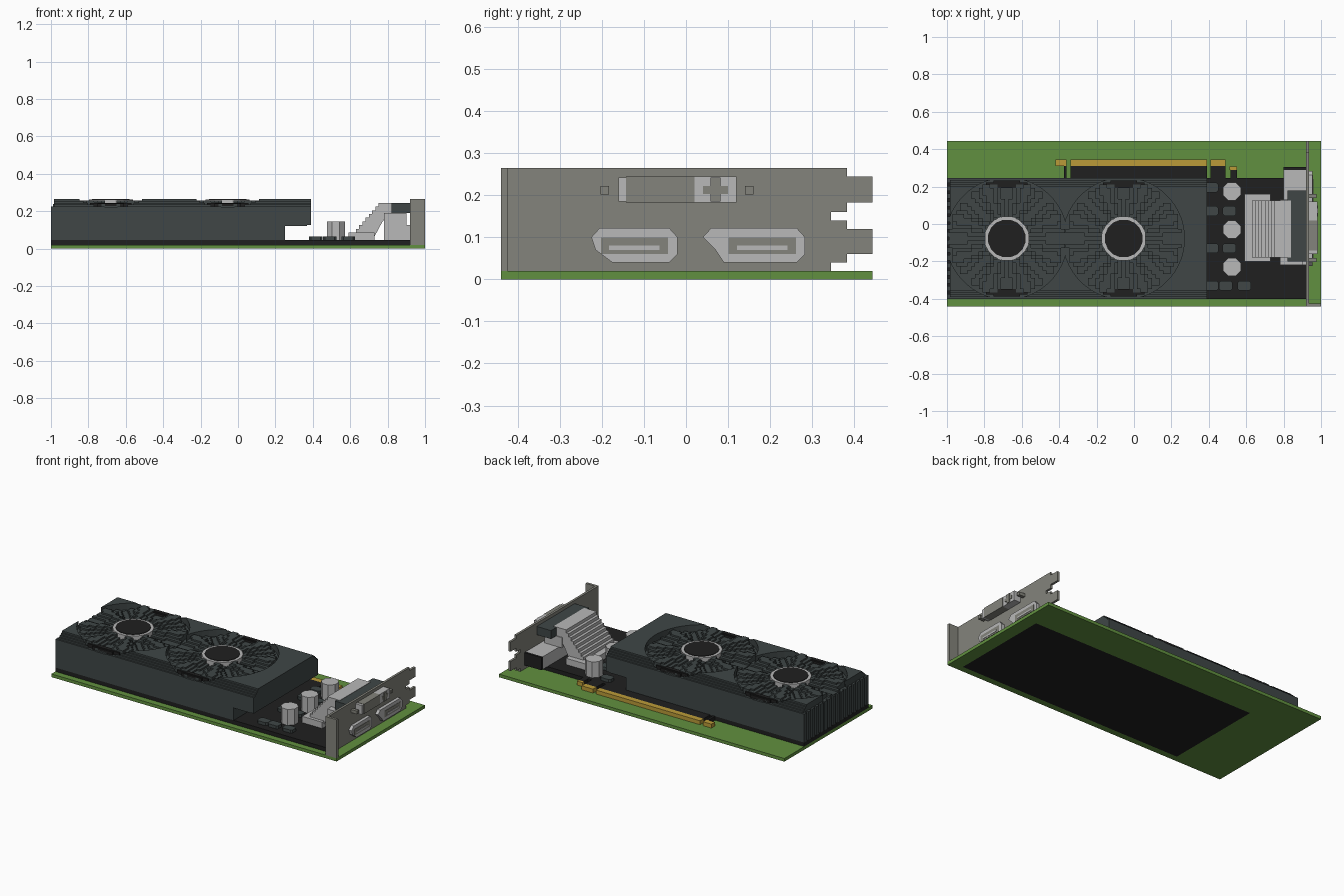
import bpy, bmesh, math

cube = bpy.data.objects.get("Cube")
if cube:
    bpy.data.objects.remove(cube, do_unlink=True)


def material(name, r, g, b):
    m = bpy.data.materials.new(name)
    m.use_nodes = True
    m.diffuse_color = (r, g, b, 1)
    m.node_tree.nodes["Principled BSDF"].inputs["Base Color"].default_value = (r, g, b, 1)
    return m


GREEN = material("green", 0.12, 0.28, 0.05)
BLACK = material("black", 0.014, 0.014, 0.014)
DARK = material("dark slate", 0.05, 0.062, 0.062)
LIGHT = material("light grey", 0.48, 0.48, 0.48)
METAL = material("bracket grey", 0.23, 0.23, 0.2)
GOLD = material("gold", 0.5, 0.33, 0.04)


def finish(name, bm, mat):
    bmesh.ops.recalc_face_normals(bm, faces=bm.faces)
    mesh = bpy.data.meshes.new(name)
    bm.to_mesh(mesh)
    bm.free()
    mesh.materials.append(mat)
    ob = bpy.data.objects.new(name, mesh)
    bpy.context.collection.objects.link(ob)
    return ob


def add_box(bm, x, y, z):
    verts = bmesh.ops.create_cube(bm, size=1)["verts"]
    for v in verts:
        for i, (a, b) in enumerate((x, y, z)):
            v.co[i] = a if v.co[i] < 0 else b


def box(name, mat, x, y, z):
    bm = bmesh.new()
    add_box(bm, x, y, z)
    return finish(name, bm, mat)


def prism(name, mat, points, axis, lo, hi):
    """Extrude a flat outline along x, y or z."""
    place = {"x": lambda a, b, t: (t, a, b),
             "y": lambda a, b, t: (a, t, b),
             "z": lambda a, b, t: (a, b, t)}[axis]
    bm = bmesh.new()
    face = bm.faces.new([bm.verts.new(place(a, b, lo)) for a, b in points])
    new = bmesh.ops.extrude_face_region(bm, geom=[face])["geom"]
    shift = place(0, 0, hi - lo)
    bmesh.ops.translate(bm, vec=shift, verts=[g for g in new if isinstance(g, bmesh.types.BMVert)])
    return finish(name, bm, mat)


def disc(name, mat, x, y, r, lo, hi, sides=16):
    ring = [(x + r * math.cos(math.tau * (i + 0.5) / sides),
             y + r * math.sin(math.tau * (i + 0.5) / sides)) for i in range(sides)]
    return prism(name, mat, ring, "z", lo, hi)


# Green base around the black circuit board
box("base_end", GREEN, (-1, -0.65), (-0.44, 0.443), (0, 0.02))
box("base_bracket_end", GREEN, (0.92, 1), (-0.44, 0.443), (0, 0.02))
box("base_front", GREEN, (-0.65, 0.92), (-0.44, -0.4), (0, 0.02))
box("base_back", GREEN, (-0.65, 0.92), (0.24, 0.443), (0, 0.02))
box("board_underside", BLACK, (-0.65, 0.92), (-0.4, 0.24), (0, 0.02))
box("circuit_board", BLACK, (-1, 0.92), (-0.4, 0.245), (0.02, 0.045))

# Edge connector
for i, (a, b) in enumerate([(-0.375, -0.36), (-0.34, 0.39), (0.41, 0.49), (0.515, 0.55)]):
    box(f"connector_tongue_{i}", BLACK, (a, b), (0.245, 0.29 if i == 3 else 0.31), (0.02, 0.045))
for i, (a, b) in enumerate([(-0.42, -0.36), (-0.34, 0.39), (0.41, 0.49)]):
    box(f"connector_contact_{i}", GOLD, (a, b), (0.31, 0.345), (0.02, 0.045))
box("connector_contact_3", GOLD, (0.51, 0.55), (0.29, 0.308), (0.02, 0.045))

# Cooler shroud with stepped shoulders
MID_Y, HALF = -0.0775, 0.3225
side = [(HALF, 0.125)]
for i in range(4):
    inset = HALF - 0.011 * i
    z = 0.225 + 0.01 * i
    side += [(inset, z), (inset - 0.011, z)]
side.append((HALF - 0.044, 0.265))
outline = [(MID_Y + y, z) for y, z in side] + [(MID_Y - y, z) for y, z in reversed(side)]
shroud = prism("shroud", DARK, outline, "x", -0.985, 0.39)
box("shroud_lower", DARK, (-0.985, 0.25), (-0.4, 0.245), (0.045, 0.125))
box("shroud_lip", DARK, (0.25, 0.37), (-0.395, 0.24), (0.12, 0.126))
for i in range(16):
    y = -0.4 + i * 0.0412
    box(f"end_fin_{i}", DARK, (-1, -0.985), (y, y + 0.027), (0.045, 0.225))

# Fans: round recess, stepped blades, hub
FANS = (-0.68, -0.055)
for x in FANS:
    cutter = disc("fan_recess_cutter", DARK, x, MID_Y, 0.325, 0.222, 0.4, 48)
    cutter.hide_render = True
    cutter.hide_set(True)
    cutter.display_type = "WIRE"
    mod = shroud.modifiers.new("fan_recess", "BOOLEAN")
    mod.operation = "DIFFERENCE"
    mod.solver = "EXACT"
    mod.object = cutter

CELL = 0.02
for n, cx in enumerate(FANS):
    bm = bmesh.new()
    for i in range(-15, 16):
        for j in range(-15, 16):
            x, y = i * CELL, j * CELL
            r = math.hypot(x, y)
            if 0.09 < r < 0.305:
                turn = (math.atan2(y, x) / math.tau * 8 + 0.5) % 1
                h = 0.228 + 0.01 * int(abs(turn - 0.5) * 7.9)
                add_box(bm, (cx + x - 0.01, cx + x + 0.01),
                        (MID_Y + y - 0.01, MID_Y + y + 0.01), (0.21, h))
    finish(f"fan_blades_{n}", bm, DARK)
    disc(f"fan_hub_ring_{n}", LIGHT, cx, MID_Y, 0.12, 0.22, 0.262)
    disc(f"fan_hub_cap_{n}", BLACK, cx, MID_Y, 0.102, 0.22, 0.265)
    for s in (-1, 1):
        y = MID_Y + s * 0.29
        box(f"fan_slot_{n}_{s}", BLACK, (cx - 0.11, cx + 0.11), (y - 0.01, y + 0.01), (0.215, 0.245))
        box(f"fan_slot_tip_{n}_{s}", BLACK, (cx - 0.07, cx + 0.07),
            (y - 0.02, y + 0.02), (0.215, 0.242))

# Capacitors and chips
for i, y in enumerate((0.175, -0.03, -0.23)):
    disc(f"capacitor_{i}", LIGHT, 0.523, y, 0.052, 0.045, 0.145, 8)
chips = [(x, y) for x in (0.415, 0.51) for y in (-0.13, 0.07)]
chips += [(0.415, 0.195), (0.415, -0.33), (0.49, -0.33), (0.59, -0.33)]
for i, (x, y) in enumerate(chips):
    a, b, c = 0.036, 0.026, 0.01
    corner = [(a, b - c), (a - c, b), (c - a, b), (-a, b - c),
              (-a, c - b), (c - a, -b), (a - c, -b), (a, c - b)]
    prism(f"chip_{i}", DARK, [(x + p, y + q) for p, q in corner], "z", 0.045, 0.064)

# Stepped connector ramp
box("ramp_foot", LIGHT, (0.59, 0.73), (-0.2, 0.16), (0.045, 0.085))
STEPS = 9
stairs = []
for i in range(STEPS):
    x, z = 0.63 + i * 0.0175, 0.085 + i * 0.02
    stairs += [(x, z), (x, z + 0.02)]
stairs = [(0.63, 0.065)] + stairs + [(0.84, 0.265 - 0.02), (0.84, 0.19), (0.81, 0.19),
                                    (0.77, 0.14), (0.73, 0.065)]
stairs = [(x, min(z, 0.245)) for x, z in stairs]
prism("connector_ramp", LIGHT, stairs, "y", -0.18, 0.125)
box("video_socket_body", DARK, (0.82, 0.92), (-0.2, 0.18), (0.19, 0.243))
box("video_socket_ledge", LIGHT, (0.78, 0.9), (-0.22, 0.13), (0.125, 0.19))
box("lower_socket_front", LIGHT, (0.78, 0.92), (-0.22, -0.02), (0.045, 0.125))
box("lower_socket_back", LIGHT, (0.8, 0.92), (0.04, 0.29), (0.045, 0.125))
box("lower_socket_gasket", BLACK, (0.8, 0.92), (0.29, 0.305), (0.045, 0.125))

# Mounting bracket with tabs and front flange
tabs = [(0.383, 0.264), (0.383, 0.244), (0.443, 0.244), (0.443, 0.183), (0.383, 0.183),
        (0.383, 0.16), (0.345, 0.16), (0.345, 0.14), (0.383, 0.14), (0.383, 0.12),
        (0.443, 0.12), (0.443, 0.06), (0.383, 0.06), (0.383, 0.04), (0.345, 0.04), (0.345, 0.02)]
prism("bracket", METAL, [(-0.44, 0.02), (-0.44, 0.264)] + tabs, "x", 0.92, 0.935)
box("bracket_flange", METAL, (0.92, 1), (-0.44, -0.424), (0.02, 0.264))

# Sockets on the outer face of the bracket
for name, lo, hi, left in (("front", -0.225, -0.02, 0.02), ("back", 0.04, 0.283, 0.04)):
    port = [(lo, 0.1), (lo, 0.12 - 0.02), (lo + 0.02, 0.122), (hi - 0.02, 0.122), (hi, 0.1),
            (hi, 0.06), (hi - 0.02, 0.04), (lo + 0.05, 0.04), (lo + left - 0.01, 0.07)]
    prism(f"port_{name}", LIGHT, port[1:], "x", 0.935, 0.955)
    mid = (lo + hi) / 2 + (0.02 if name == "back" else 0)
    box(f"port_slot_{name}", METAL, (0.95, 0.957), (mid - 0.08, mid + 0.08), (0.06, 0.1))
    box(f"port_tongue_{name}", LIGHT, (0.95, 0.959), (mid - 0.06, mid + 0.06), (0.07, 0.08))
box("video_port_end", LIGHT, (0.935, 0.98), (-0.16, -0.142), (0.185, 0.242))
box("video_port_shell", METAL, (0.935, 0.983), (-0.142, 0.02), (0.183, 0.244))
box("video_port_block", LIGHT, (0.935, 0.98), (0.02, 0.12), (0.183, 0.244))
box("video_port_cross_bar", METAL, (0.97, 0.983), (0.04, 0.1), (0.203, 0.222))
box("video_port_cross_post", METAL, (0.97, 0.985), (0.058, 0.082), (0.185, 0.242))
for y in (-0.193, 0.15):
    box("port_screw", METAL, (0.935, 0.975), (y - 0.01, y + 0.01), (0.202, 0.222))
